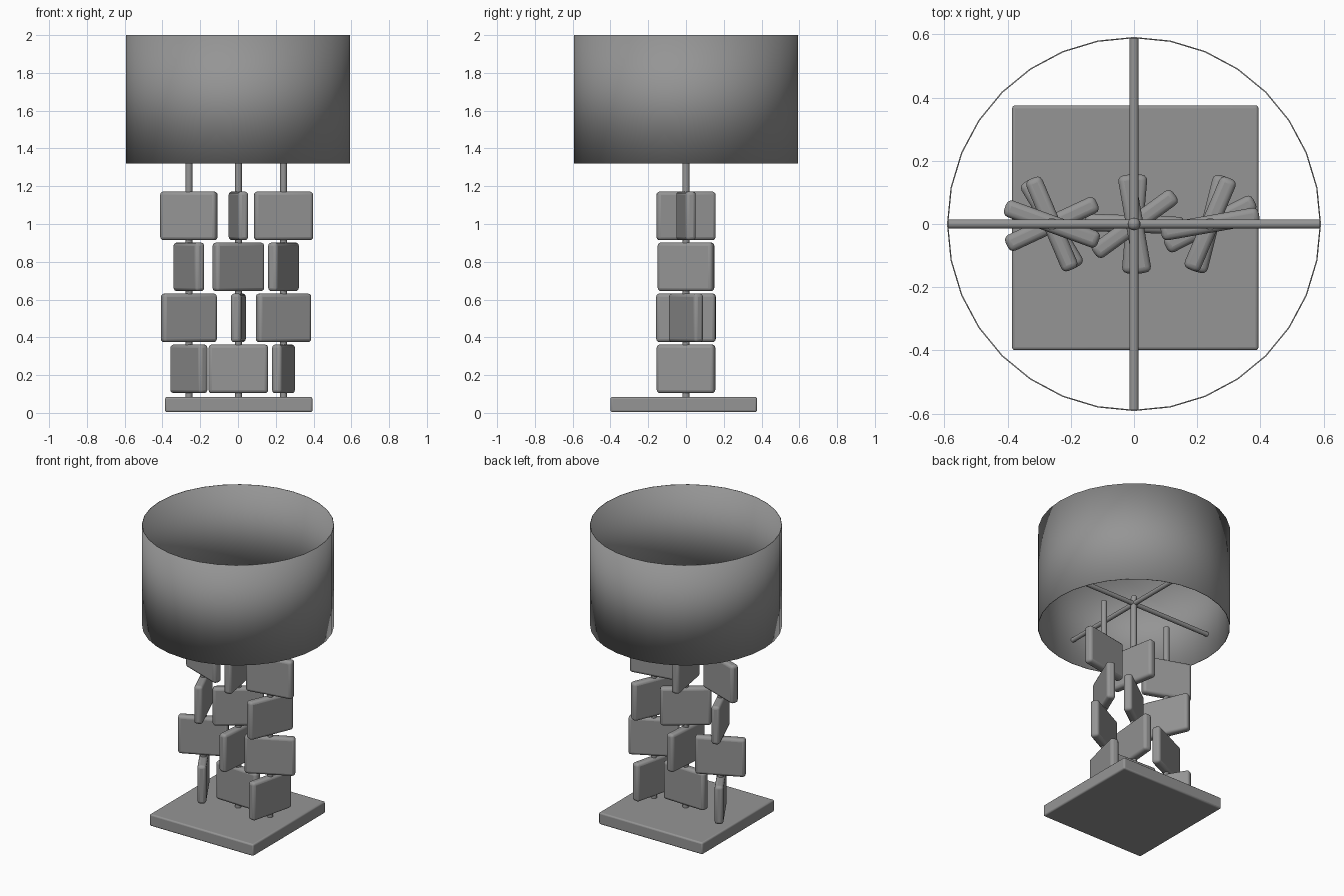
import bpy
from math import radians

cube = bpy.data.objects.get("Cube")
if cube:
    bpy.data.objects.remove(cube, do_unlink=True)

grey = bpy.data.materials.new("plain_grey")
grey.use_nodes = True
colour = (0.3, 0.3, 0.3, 1)
grey.diffuse_color = colour
grey.node_tree.nodes["Principled BSDF"].inputs["Base Color"].default_value = colour


def finish(name, smooth=True):
    obj = bpy.context.object
    obj.name = name
    obj.data.materials.append(grey)
    if smooth:
        bpy.ops.object.shade_smooth_by_angle(angle=radians(35))
    return obj


def rounded_box(name, location, size, bevel, turn=0):
    bpy.ops.mesh.primitive_cube_add(size=1, location=location)
    obj = bpy.context.object
    obj.scale = size
    bpy.ops.object.transform_apply(location=False, rotation=False, scale=True)
    obj.rotation_euler.z = radians(turn)
    mod = obj.modifiers.new("soft_edges", "BEVEL")
    mod.width = bevel
    mod.segments = 3
    return finish(name)


def rod(name, location, radius, length, rotation=(0, 0, 0)):
    bpy.ops.mesh.primitive_cylinder_add(vertices=16, radius=radius, depth=length,
                                        location=location, rotation=rotation)
    return finish(name)


# Square base plate
rounded_box("base", (0.004, -0.012, 0.044), (0.78, 0.775, 0.08), 0.01)

# Three upright rods, each threaded through four turned blocks (bottom to top)
columns = {
    "right": (-0.26, 1.41, (-59, 25, -67, -20)),
    "middle": (0.002, 1.52, (-2, 85, 36, -80)),
    "left": (0.241, 1.41, (76, 27, 67, 10)),
}
for side, (x, top, turns) in columns.items():
    rod(side + "_rod", (x, 0, (top + 0.07) / 2), 0.019, top - 0.07)
    for row, turn in enumerate(turns):
        rounded_box(f"{side}_block_{row + 1}", (x, 0, 0.233 + 0.27 * row),
                    (0.315, 0.055, 0.258), 0.018, turn)

# Crossed bars carrying the shade, with a small round finial
rod("shade_bar_across", (0, 0, 1.485), 0.015, 1.175, (0, radians(90), 0))
rod("shade_bar_deep", (0, 0, 1.485), 0.015, 1.175, (radians(90), 0, 0))
bpy.ops.mesh.primitive_uv_sphere_add(segments=16, ring_count=8, radius=0.02,
                                     location=(0, 0, 1.525))
finish("finial")

# Open drum shade
bpy.ops.mesh.primitive_cylinder_add(vertices=32, radius=0.592, depth=0.68,
                                    end_fill_type="NOTHING", location=(0, 0, 1.66))
shade = finish("shade")
wall = shade.modifiers.new("wall", "SOLIDIFY")
wall.thickness = 0.004
